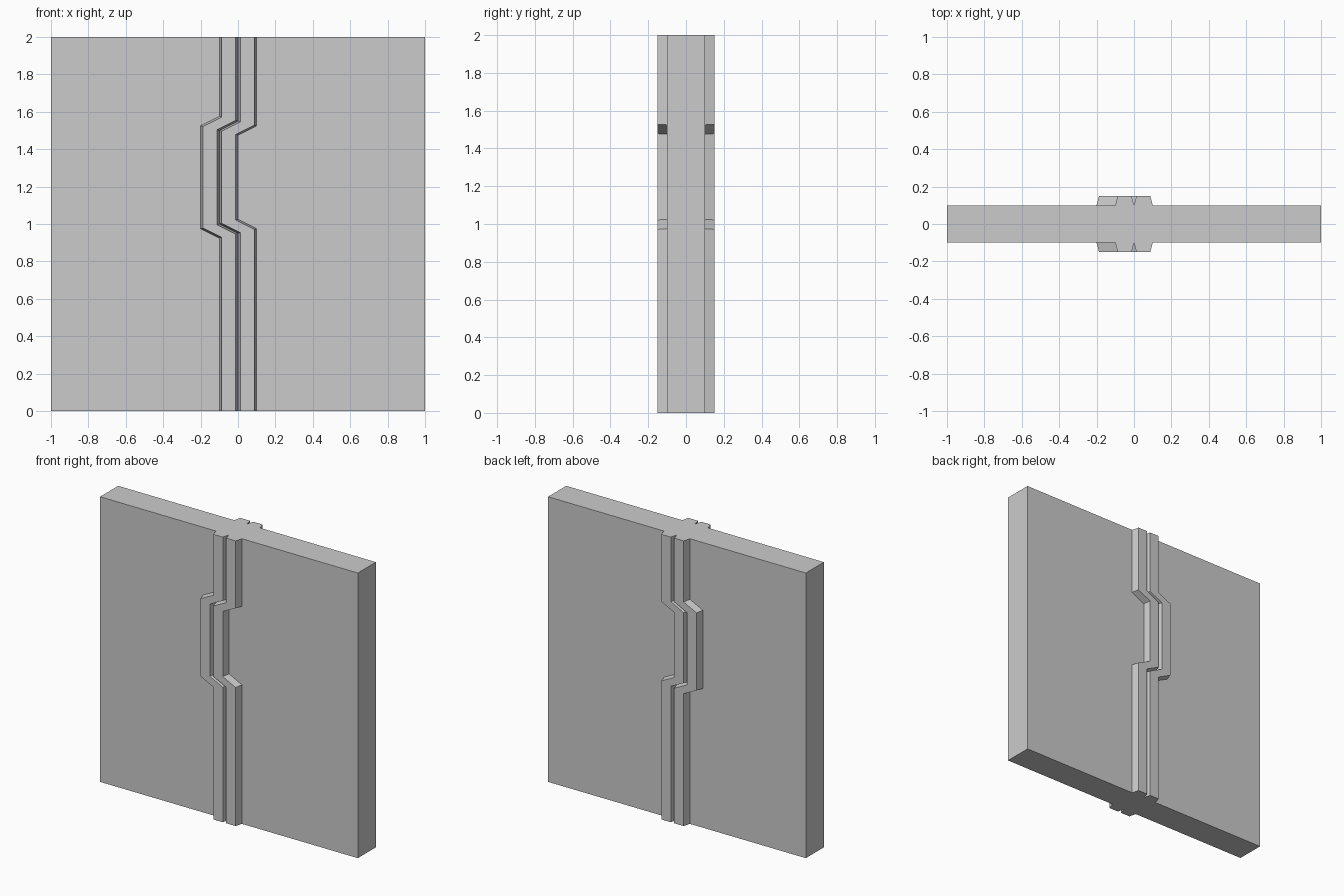
import bpy, bmesh

if "Cube" in bpy.data.objects:
    bpy.data.objects.remove(bpy.data.objects["Cube"])

HALF_T = 0.1      # wall half thickness
RAISE = 0.15      # face of the trim
INSET = 0.013     # slope of the strip sides
# path stations: height, sideways shift, corner skew
PATH = [(0, 0, 0), (0.95, 0, 0.25), (1.0, -0.1, 0.25),
        (1.5, -0.1, -0.25), (1.55, 0, -0.25), (2, 0, 0)]


def finish(name, bm):
    bmesh.ops.recalc_face_normals(bm, faces=bm.faces)
    mesh = bpy.data.meshes.new(name)
    bm.to_mesh(mesh)
    bm.free()
    obj = bpy.data.objects.new(name, mesh)
    bpy.context.collection.objects.link(obj)
    return obj


def trim_strip(name, x0, x1):
    # bevelled profile lofted along the jogged path
    profile = [(x0, -HALF_T), (x0 + INSET, -RAISE),
               (x1 - INSET, -RAISE), (x1, -HALF_T)]
    bm = bmesh.new()
    rings = [[bm.verts.new((x + shift, y, z + skew * x)) for x, y in profile]
             for z, shift, skew in PATH]
    for a, b in zip(rings, rings[1:]):
        for i in range(4):
            j = (i + 1) % 4
            bm.faces.new((a[i], a[j], b[j], b[i]))
    bm.faces.new(rings[0])
    bm.faces.new(rings[-1])
    obj = finish(name, bm)
    # same strip on the back of the wall
    mod = obj.modifiers.new("both_sides", 'MIRROR')
    mod.use_axis = (False, True, False)
    mod.use_mirror_merge = False
    return obj


# wall slab
bm = bmesh.new()
bmesh.ops.create_cube(bm, size=2)
for v in bm.verts:
    v.co.y *= HALF_T
    v.co.z += 1
finish("wall_panel", bm)

# paired trim strips with a V groove between them
trim_strip("trim_strip_left", -0.1, 0)
trim_strip("trim_strip_right", 0, 0.1)
